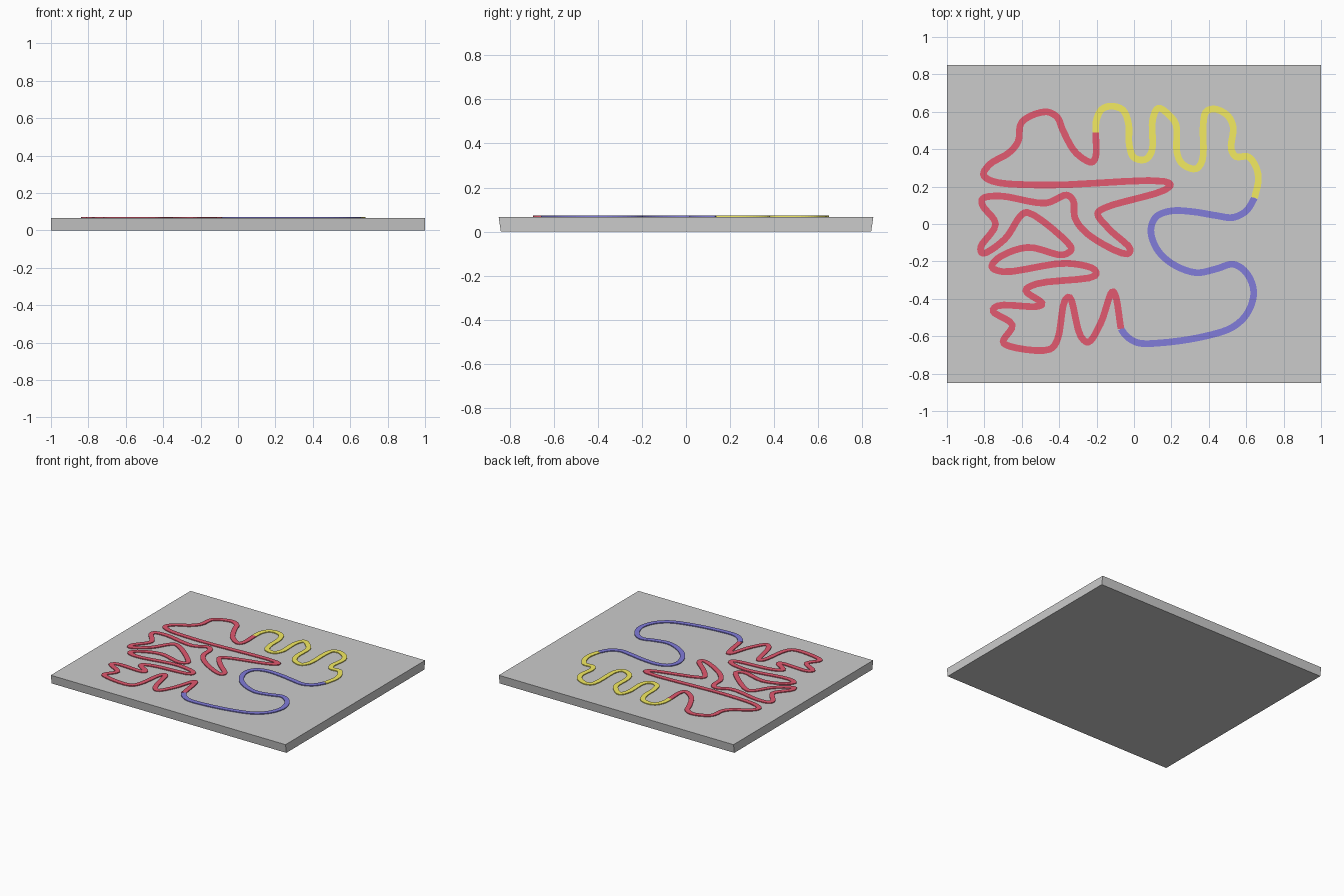
import bpy, bmesh
from mathutils import Vector

if "Cube" in bpy.data.objects:
    bpy.data.objects.remove(bpy.data.objects["Cube"])

TOP = 0.067      # board surface
RAISE = 0.006    # strip height above the board
WIDTH = 0.036    # strip width


def finish(name, bm, color=None):
    bmesh.ops.recalc_face_normals(bm, faces=bm.faces)
    mesh = bpy.data.meshes.new(name)
    bm.to_mesh(mesh)
    bm.free()
    obj = bpy.data.objects.new(name, mesh)
    bpy.context.collection.objects.link(obj)
    if color:
        mat = bpy.data.materials.new(name + "_paint")
        mat.diffuse_color = (*color, 1)
        mat.use_nodes = True
        mat.node_tree.nodes["Principled BSDF"].inputs["Base Color"].default_value = mat.diffuse_color
        mesh.materials.append(mat)
    return obj


def smooth_path(points, steps=5):
    """Centripetal Catmull-Rom through the points."""
    p = [Vector(q) for q in points]
    p = [2 * p[0] - p[1]] + p + [2 * p[-1] - p[-2]]
    out = []
    for a, b, c, d in zip(p, p[1:], p[2:], p[3:]):
        t1 = (b - a).length ** 0.5
        t2 = t1 + (c - b).length ** 0.5
        t3 = t2 + (d - c).length ** 0.5
        for i in range(steps):
            t = t1 + (t2 - t1) * i / steps
            ab = a.lerp(b, t / t1)
            bc = b.lerp(c, (t - t1) / (t2 - t1))
            cd = c.lerp(d, (t - t2) / (t3 - t2))
            out.append(ab.lerp(bc, t / t2).lerp(bc.lerp(cd, (t - t1) / (t3 - t1)), (t - t1) / (t2 - t1)))
    return out + [p[-2]]


def strip(name, points, color):
    """Flat raised ribbon following a path on the board."""
    path = smooth_path(points)
    bm = bmesh.new()
    rings = []
    for i, q in enumerate(path):
        tan = (path[min(i + 1, len(path) - 1)] - path[max(i - 1, 0)]).normalized()
        side = Vector((-tan.y, tan.x)) * WIDTH / 2
        rings.append([bm.verts.new((*(q + side * s), z)) for s, z in
                      ((-1, TOP - 0.005), (1, TOP - 0.005), (1, TOP + RAISE), (-1, TOP + RAISE))])
    for r, n in zip(rings, rings[1:]):
        for k in range(4):
            bm.faces.new((r[k], r[k - 1], n[k - 1], n[k]))
    bm.faces.new(rings[0])
    bm.faces.new(rings[-1])
    return finish(name, bm, color)


# board, slightly narrower in y at the bottom
bm = bmesh.new()
bmesh.ops.create_cube(bm, size=2)
for v in bm.verts:
    top = v.co.z > 0
    v.co.y *= 0.85 if top else 0.84
    v.co.z = TOP if top else 0
finish("board", bm)

# red winding strip
strip("red_strip", [
    (-.205, .49), (-.205, .36), (-.225, .33), (-.31, .38), (-.38, .50), (-.41, .57), (-.47, .60),
    (-.60, .545), (-.62, .44), (-.67, .38), (-.77, .32), (-.805, .265), (-.76, .23), (-.48, .208),
    (.16, .228), (.195, .21), (.16, .18), (-.16, .085), (-.195, .055), (-.13, -.03), (-.02, -.135),
    (-.035, -.16), (-.24, -.06), (-.315, .03), (-.325, .125), (-.36, .155), (-.47, .112), (-.72, .15),
    (-.81, .135), (-.81, .10), (-.74, .0), (-.82, -.125), (-.81, -.157), (-.69, -.08), (-.605, .045),
    (-.57, .062), (-.36, -.095), (-.335, -.135), (-.38, -.165), (-.57, -.125), (-.73, -.185), (-.76, -.23),
    (-.70, -.255), (-.36, -.21), (-.21, -.245), (-.205, -.275), (-.52, -.32), (-.58, -.355), (-.49, -.425),
    (-.51, -.44), (-.73, -.438), (-.755, -.465), (-.65, -.54), (-.70, -.63), (-.66, -.655), (-.45, -.67),
    (-.41, -.62), (-.37, -.41), (-.345, -.39), (-.285, -.60), (-.245, -.632), (-.18, -.535), (-.115, -.36),
    (-.10, -.38), (-.07, -.56)], (.76, .10, .16))

# yellow serpentine strip
strip("yellow_strip", [
    (-.205, .49), (-.20, .56), (-.17, .615), (-.12, .63), (-.06, .61), (-.03, .54), (-.025, .42),
    (.0, .355), (.06, .345), (.095, .39), (.10, .56), (.13, .62), (.19, .58), (.225, .53), (.23, .38),
    (.26, .32), (.33, .295), (.365, .34), (.37, .53), (.385, .60), (.43, .615), (.50, .58), (.53, .52),
    (.52, .40), (.545, .36), (.61, .36), (.65, .31), (.665, .24), (.645, .14)], (.90, .83, .12))

# blue sweeping strip
strip("blue_strip", [
    (.645, .14), (.60, .07), (.53, .035), (.44, .045), (.32, .065), (.20, .07), (.12, .04), (.09, -.03),
    (.12, -.13), (.20, -.21), (.33, -.26), (.44, -.24), (.53, -.215), (.60, -.26), (.64, -.36),
    (.61, -.47), (.53, -.55), (.38, -.60), (.15, -.635), (.02, -.635), (-.04, -.60), (-.07, -.56)],
    (.22, .20, .70))
